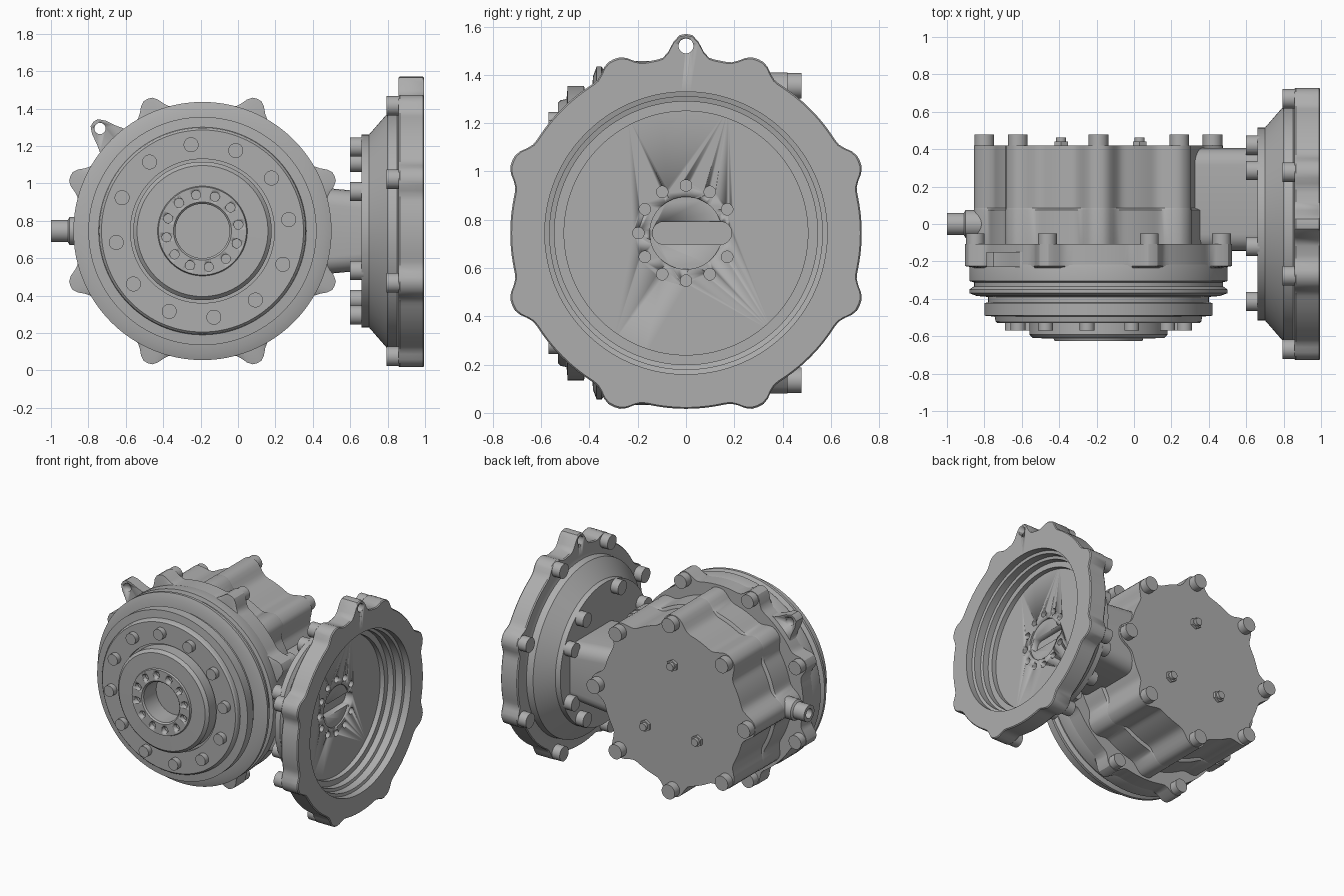
import bpy, bmesh, math
from mathutils import Vector

if "Cube" in bpy.data.objects:
    bpy.data.objects.remove(bpy.data.objects["Cube"])

metal = bpy.data.materials.new("grey_metal")
metal.use_nodes = True
GREY = (0.42, 0.42, 0.42, 1)
metal.diffuse_color = GREY
metal.node_tree.nodes["Principled BSDF"].inputs["Base Color"].default_value = GREY

MID = 0.745                                            # height of both axes


def drum(u, v, w):                                     # axis along y
    return Vector((u - 0.19, w, v + MID))


def wheel(u, v, w):                                    # axis along x
    return Vector((w, u, v + MID))


def finish(name, bm):
    bmesh.ops.recalc_face_normals(bm, faces=bm.faces[:])
    mesh = bpy.data.meshes.new(name)
    bm.to_mesh(mesh)
    bm.free()
    mesh.materials.append(metal)
    ob = bpy.data.objects.new(name, mesh)
    bpy.context.collection.objects.link(ob)
    bpy.ops.object.select_all(action='DESELECT')
    ob.select_set(True)
    bpy.context.view_layer.objects.active = ob
    bpy.ops.object.shade_smooth_by_angle(angle=math.radians(32))
    return ob


def lobed(base, *groups):
    """Radius as a function of angle; each group is (angles, tip radius, half width)."""
    def radius(a):
        r = base
        for angles, tip, width in groups:
            for c in angles:
                d = math.remainder(a - math.radians(c), math.tau) * base / width
                r = max(r, base + (tip - base) * math.exp(-abs(d) ** 3))
        return r
    return radius


def loft(name, frame, profile, closed=False, n=192):
    """Sweep (radius, position) pairs round an axis; radius may depend on angle."""
    bm = bmesh.new()
    rings = []
    for r, w in profile:
        ring = []
        for i in range(n):
            a = math.tau * i / n
            q = r(a) if callable(r) else r
            ring.append(bm.verts.new(frame(q * math.cos(a), q * math.sin(a), w)))
        rings.append(ring)
    pairs = list(zip(rings, rings[1:]))
    if closed:
        pairs.append((rings[-1], rings[0]))
    else:
        bm.faces.new(rings[0])
        bm.faces.new(rings[-1])
    for a, b in pairs:
        for i in range(n):
            j = (i + 1) % n
            bm.faces.new((a[i], a[j], b[j], b[i]))
    return finish(name, bm)


def pegs(name, frame, spots, rad, w0, w1, stretch=0, n=24):
    """Cylinders at (u, v) spots; stretch turns them into long slots."""
    bm = bmesh.new()
    for u, v in spots:
        ends = []
        for w in (w0, w1):
            ring = []
            for i in range(n):
                a = math.tau * (i + 0.5) / n
                du = rad * math.cos(a)
                du += stretch if du > 0 else -stretch
                ring.append(bm.verts.new(frame(u + du, v + rad * math.sin(a), w)))
            ends.append(ring)
            bm.faces.new(ring)
        for i in range(n):
            j = (i + 1) % n
            bm.faces.new((ends[0][i], ends[0][j], ends[1][j], ends[1][i]))
    return finish(name, bm)


def polar(r, angles):
    return [(r * math.cos(math.radians(a)), r * math.sin(math.radians(a))) for a in angles]


def cut(ob, cutter):
    cutter.hide_render = True
    mod = ob.modifiers.new("cut", 'BOOLEAN')
    mod.operation, mod.object, mod.solver = 'DIFFERENCE', cutter, 'EXACT'
    bpy.ops.object.select_all(action='DESELECT')
    bpy.context.view_layer.objects.active = ob
    ob.select_set(True)
    bpy.ops.object.modifier_apply(modifier=mod.name)
    bpy.data.objects.remove(cutter)


EIGHTHS = [45 * k for k in range(8)]
HALF_EIGHTHS = [a + 22.5 for a in EIGHTHS]
TWELFTHS = [30 * k for k in range(12)]

# Rear housing with bolt lobes and a stepped front section
rear = lobed(0.57, (EIGHTHS, 0.665, 0.085))
loft("rear_housing", drum, [(rear, -0.12), (rear, 0.42)])
step = lobed(0.593, (EIGHTHS, 0.667, 0.08))
loft("rear_housing_step", drum, [(step, -0.12), (step, 0.075), (rear, 0.085)])
pegs("rear_bolts", drum, polar(0.61, EIGHTHS), 0.053, 0.40, 0.478)
SCREWS = [(0, 0.3), (0.22, -0.2), (-0.2, -0.2)]
pegs("rear_plugs", drum, SCREWS, 0.042, 0.41, 0.44, n=6)
pegs("rear_plug_tips", drum, SCREWS, 0.028, 0.43, 0.462, n=12)

# Mounting plate with lobes, lifting ear and bolts
plate = lobed(0.685, (HALF_EIGHTHS, 0.765, 0.065))
loft("mounting_plate", drum, [(plate, -0.108), (plate, -0.225), (0.685, -0.236)])
ear = lobed(0.68, ([135], 0.825, 0.065))
lifting = loft("lifting_ear", drum, [(ear, -0.15), (ear, -0.23)])
cut(lifting, pegs("ear_hole", drum, polar(0.775, [135]), 0.03, -0.3, 0))
pegs("plate_bolts", drum, polar(0.712, HALF_EIGHTHS), 0.05, -0.12, -0.05)

# Stepped front drum with its bore
front = loft("front_drum", drum, [
    (0.68, -0.2), (0.69, -0.235), (0.69, -0.305), (0.665, -0.312), (0.665, -0.333),
    (0.69, -0.35), (0.69, -0.37), (0.65, -0.385), (0.59, -0.39), (0.59, -0.42),
    (0.61, -0.422), (0.61, -0.49), (0.555, -0.495), (0.55, -0.52), (0.54, -0.53),
    (0.385, -0.53), (0.385, -0.505), (0.37, -0.505), (0.37, -0.59), (0.35, -0.61),
    (0.24, -0.612), (0.235, -0.625), (0.155, -0.625), (0.145, -0.615), (0.145, -0.47)])
cut(front, pegs("hub_holes", drum, polar(0.195, [a + 10 for a in TWELFTHS]), 0.024, -0.66, -0.59, n=16))
pegs("front_bolts", drum, polar(0.465, [a + 7.5 for a in TWELFTHS]), 0.04, -0.5, -0.57)

# Input stub on the side of the housing
loft("input_stub", wheel, [(0.075, -0.8), (0.075, -0.9), (0.06, -0.91), (0.06, -1.0),
                           (0.035, -1.0), (0.035, -0.95)], n=32)

# Neck joining the housing to the side flange
bm = bmesh.new()
bmesh.ops.create_cube(bm, size=1)
for v in bm.verts:
    wide = 0.25 if v.co.x < 0 else 0.21
    v.co = Vector((0.47 + 0.42 * v.co.x, 0.13 + 0.55 * v.co.y, MID + 2 * wide * v.co.z))
long_edges = [e for e in bm.edges if abs(e.verts[0].co.x - e.verts[1].co.x) > 0.1]
bmesh.ops.bevel(bm, geom=long_edges, offset=0.09, segments=5, profile=0.5, affect='EDGES')
finish("neck", bm)

# Side flange: lobed rim, conical back and hollow front
rim = lobed(0.728, (HALF_EIGHTHS, 0.78, 0.07), ([90], 0.825, 0.065))
rim_edge = lobed(0.722, (HALF_EIGHTHS, 0.773, 0.07), ([90], 0.818, 0.065))
flange = loft("side_flange", wheel, [
    (0.515, 0.66), (0.515, 0.70), (0.63, 0.80), (0.635, 0.85), (0.66, 0.857),
    (rim_edge, 0.857), (rim, 0.865), (rim, 0.988), (rim_edge, 0.995),
    (0.585, 0.995), (0.585, 0.945), (0.565, 0.94), (0.565, 0.885),
    (0.545, 0.88), (0.545, 0.80)])
cut(flange, pegs("rim_hole", wheel, polar(0.775, [90]), 0.031, 0.8, 1.1))
cut(flange, pegs("centre_recess", wheel, [(0, 0)], 0.15, 0.788, 0.9, n=48))
cut(flange, pegs("centre_slot", wheel, [(0.025, 0)], 0.047, 0.74, 0.9, stretch=0.117))
cut(flange, pegs("floor_holes", wheel, polar(0.197, TWELFTHS[1:]), 0.024, 0.76, 0.9, n=16))

# Scalloped ledge inside the flange
sevenths = [360 * k / 7 for k in range(7)]
ledge = lobed(0.505, (sevenths, 0.405, 0.07))
loft("inner_ledge", wheel, [(0.55, 0.79), (0.55, 0.835), (ledge, 0.835), (ledge, 0.79)], closed=True)

# Bolts behind the flange
pegs("rim_bolts", wheel, polar(0.725, HALF_EIGHTHS), 0.053, 0.795, 0.87)
pegs("flange_bolts", wheel, polar(0.465, [s * a for s in (1, -1) for a in (25, 52, 105, 153)]),
     0.052, 0.6, 0.67)
